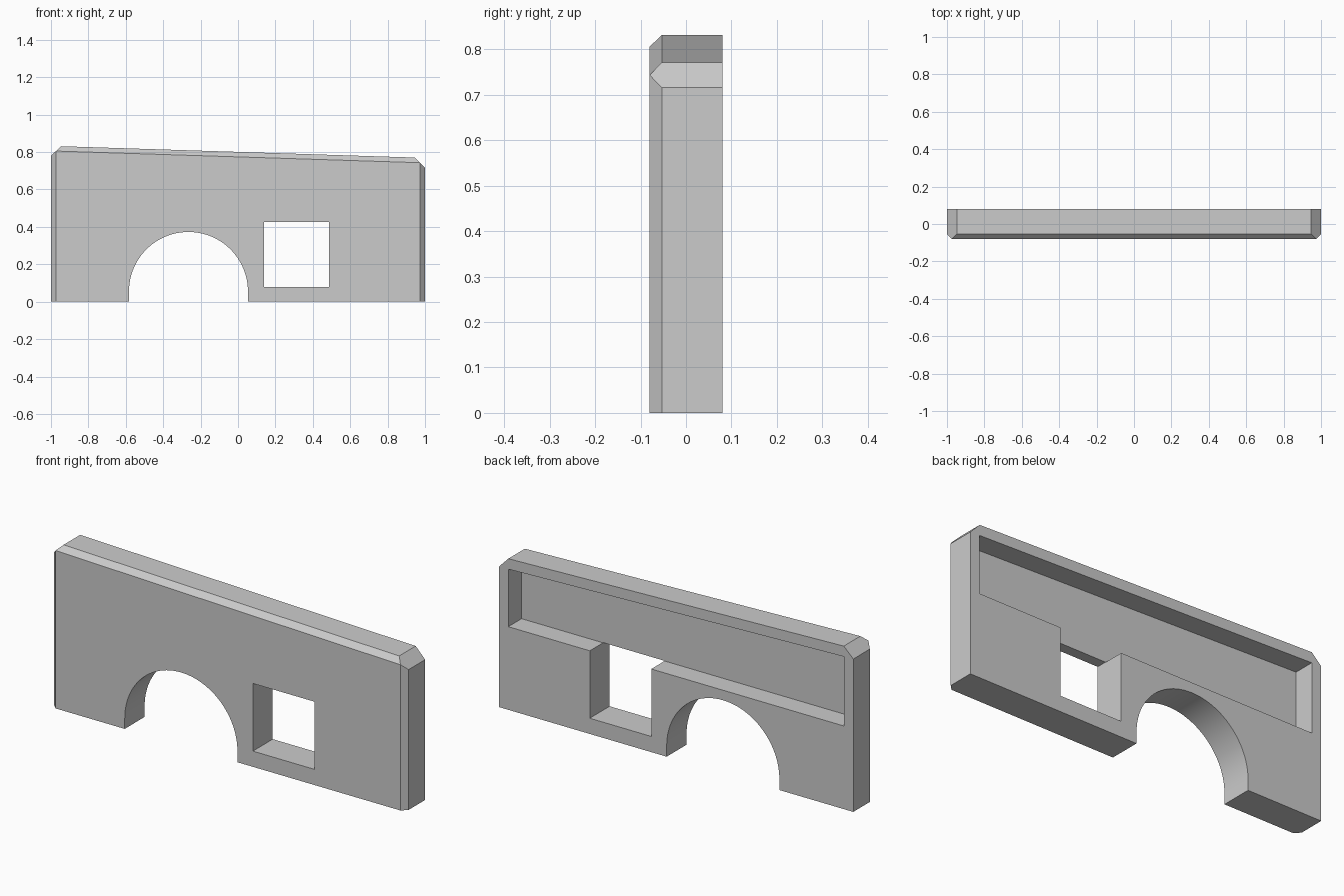
import bpy, bmesh, math

cube = bpy.data.objects.get("Cube")
if cube:
    bpy.data.objects.remove(cube, do_unlink=True)

BACK, FRONT, BEVEL = 0.08, -0.08, 0.0267
grey = bpy.data.materials.new("plain grey")
grey.use_nodes = True
grey.diffuse_color = (0.6, 0.6, 0.6, 1)
grey.node_tree.nodes["Principled BSDF"].inputs["Base Color"].default_value = (0.6, 0.6, 0.6, 1)


def top(x):
    """Height of the sloping upper edge."""
    return 0.801 - 0.032 * x


def loft(name, sections):
    """Solid through matching xz outlines, each given as (y, points)."""
    bm = bmesh.new()
    rings = [[bm.verts.new((x, y, z)) for x, z in pts] for y, pts in sections]
    for a, b in zip(rings, rings[1:]):
        for i in range(len(a)):
            j = (i + 1) % len(a)
            bm.faces.new((a[i], a[j], b[j], b[i]))
    bm.faces.new(rings[0])
    bm.faces.new(rings[-1])
    bmesh.ops.remove_doubles(bm, verts=bm.verts, dist=0.0005)
    bmesh.ops.recalc_face_normals(bm, faces=bm.faces)
    mesh = bpy.data.meshes.new(name)
    bm.to_mesh(mesh)
    bm.free()
    mesh.materials.append(grey)
    obj = bpy.data.objects.new(name, mesh)
    bpy.context.collection.objects.link(obj)
    return obj


# Wall slab: clipped upper corners, front edges chamfered to a single point
c = 2 * BEVEL
outline = [(-1, 0), (-1, top(-1) - c), (c - 1, top(c - 1)),
           (1 - c, top(1 - c)), (1, top(1) - c), (1, 0)]
w = 1 - BEVEL
left, right = (-w, top(-w) - BEVEL), (w, top(w) - BEVEL)
face = [(-w, 0), left, left, right, right, (w, 0)]
panel = loft("wall_panel", [(BACK, outline), (FRONT + BEVEL, outline), (FRONT, face)])

# Arch, window and rear recess cutters
cx, cz, r, steps = -0.265, 0.055, 0.318, 48
arch = [(cx + r, -0.1)]
arch += [(cx + r * math.cos(math.pi * i / steps), cz + r * math.sin(math.pi * i / steps))
         for i in range(steps + 1)]
arch.append((cx - r, -0.1))
window = [(0.14, 0.08), (0.487, 0.08), (0.487, 0.425), (0.14, 0.425)]
p = 1 - c
recess = [(-p, 0.424), (p, 0.424), (p, top(p) - c), (-p, top(-p) - c)]
cutters = [loft("arch_cutter", [(-0.2, arch), (0.2, arch)]),
           loft("window_cutter", [(-0.2, window), (0.2, window)]),
           loft("recess_cutter", [(BACK - 4 * BEVEL, recess), (0.2, recess)])]

# Cut the openings, then drop the cutters
bpy.ops.object.select_all(action="DESELECT")
bpy.context.view_layer.objects.active = panel
panel.select_set(True)
for cutter in cutters:
    cutter.hide_render = True
    mod = panel.modifiers.new(cutter.name, "BOOLEAN")
    mod.operation, mod.solver, mod.object = "DIFFERENCE", "EXACT", cutter
    bpy.ops.object.modifier_apply(modifier=mod.name)
    bpy.data.objects.remove(cutter, do_unlink=True)

bpy.ops.object.shade_smooth_by_angle(angle=math.radians(20))
